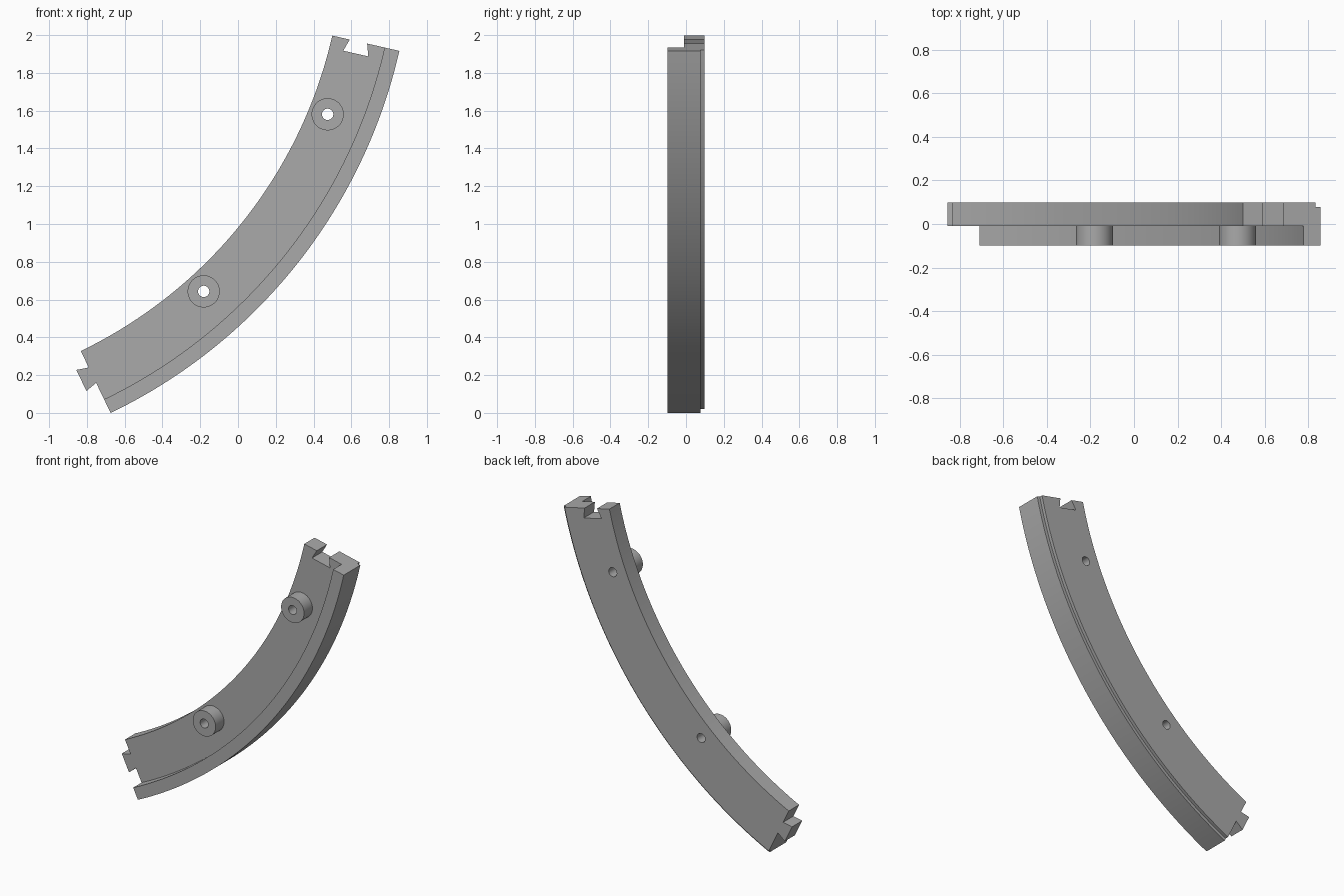
import bpy
import bmesh
import math
from mathutils import Vector

cube = bpy.data.objects.get("Cube")
if cube:
    bpy.data.objects.remove(cube, do_unlink=True)

# The piece is one seventh of a ring lying in the x-z plane
CX, CZ = -1.9, 2.545
A_TOP, A_LOW = math.radians(-90 / 7), math.radians(-450 / 7)
R_IN, R_LIP, R_OUT, R_BACK = 2.461, 2.745, 2.825, 2.803
FRONT, FACE, STEP, BACK = -0.099, -0.01, 0.077, 0.099
R_JOINT = (R_IN + R_LIP) / 2
R_BOSS, BOSS, HOLE = 2.563, 0.085, 0.03
SEGMENTS = 64

grey = bpy.data.materials.new("grey plastic")
grey.use_nodes = True
COLOUR = (0.4, 0.4, 0.4, 1)
grey.diffuse_color = COLOUR
grey.node_tree.nodes["Principled BSDF"].inputs["Base Color"].default_value = COLOUR


def ring_point(r, angle, y, along=0.0):
    """Point at a radius and angle, shifted along the tangent."""
    c, s = math.cos(angle), math.sin(angle)
    return Vector((CX + r * c - along * s, y, CZ + r * s + along * c))


def loft(name, sections, closed=False):
    """Skin a row of equal cross-sections, capping the ends if open."""
    bm = bmesh.new()
    rows = [[bm.verts.new(p) for p in sec] for sec in sections]
    pairs = list(zip(rows, rows[1:])) + ([(rows[-1], rows[0])] if closed else [])
    n = len(rows[0])
    for a, b in pairs:
        for i in range(n):
            j = (i + 1) % n
            bm.faces.new((a[i], a[j], b[j], b[i]))
    if not closed:
        bm.faces.new(rows[0])
        bm.faces.new(rows[-1])
    bmesh.ops.recalc_face_normals(bm, faces=bm.faces)
    mesh = bpy.data.meshes.new(name)
    bm.to_mesh(mesh)
    bm.free()
    mesh.materials.append(grey)
    obj = bpy.data.objects.new(name, mesh)
    bpy.context.collection.objects.link(obj)
    return obj


def dovetail(name, angle, neck, tip, depth, root, y0, y1):
    """Flared key; root is how far it reaches past the end face."""
    flat = [(-neck, root), (-neck, 0), (-tip, -depth),
            (tip, -depth), (neck, 0), (neck, root)]
    return loft(name, [[ring_point(R_JOINT + r, angle, y, t) for r, t in flat]
                       for y in (y0, y1)])


def circle(centre, radius, y, count=48):
    return [Vector((centre.x + radius * math.cos(k * math.tau / count), y,
                    centre.z + radius * math.sin(k * math.tau / count)))
            for k in range(count)]


def combine(target, tool, operation):
    mod = target.modifiers.new(operation.title(), 'BOOLEAN')
    mod.operation, mod.solver, mod.object = operation, 'EXACT', tool
    bpy.context.view_layer.objects.active = target
    bpy.ops.object.modifier_apply(modifier=mod.name)
    bpy.data.objects.remove(tool, do_unlink=True)


def smooth(obj):
    bpy.ops.object.select_all(action='DESELECT')
    obj.select_set(True)
    bpy.context.view_layer.objects.active = obj
    bpy.ops.object.shade_smooth_by_angle(angle=math.radians(30))


# Curved rail: plate with a front lip and a stepped back edge
profile = [(R_IN, FACE), (R_LIP, FACE), (R_LIP, FRONT), (R_OUT, FRONT),
           (R_OUT, STEP), (R_BACK, STEP), (R_BACK, BACK), (R_IN, BACK)]
rail = loft("curved_rail", [
    [ring_point(r, A_LOW + (A_TOP - A_LOW) * k / SEGMENTS, y) for r, y in profile]
    for k in range(SEGMENTS + 1)])

# Dovetail socket at the top end and matching key at the low end
combine(rail, dovetail("socket_cutter", A_TOP, 0.047, 0.068, 0.065, 0.03,
                       FACE - 0.05, BACK + 0.05), 'DIFFERENCE')
combine(rail, dovetail("joint_key", A_LOW, 0.045, 0.062, 0.065, 0.02,
                       FACE, BACK), 'UNION')

# Two screw bosses with holes running through the plate
for name, degrees in (("upper_boss", -22.1), ("lower_boss", -47.9)):
    centre = ring_point(R_BOSS, math.radians(degrees), 0)
    combine(rail, loft("hole_cutter", [circle(centre, HOLE, y) for y in (-0.2, 0.2)]),
            'DIFFERENCE')
    rings = [(BOSS, FACE), (BOSS, FRONT), (HOLE, FRONT), (HOLE, FACE)]
    smooth(loft(name, [circle(centre, r, y) for r, y in rings], closed=True))

smooth(rail)
